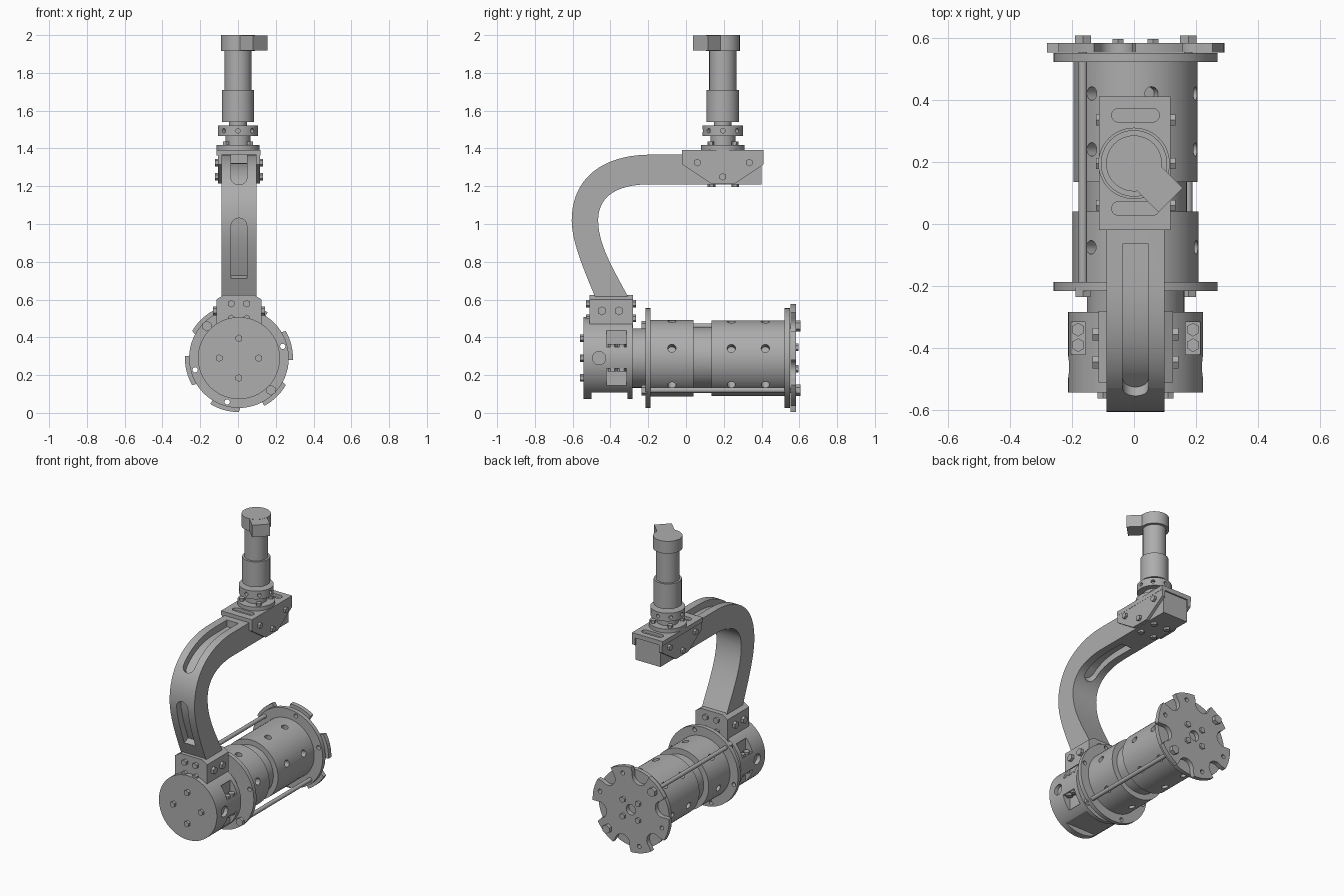
import bpy, bmesh, math
from math import radians, cos, sin
from mathutils import Vector, Matrix
from mathutils.geometry import interpolate_bezier

old = bpy.data.objects.get("Cube")
if old:
    bpy.data.objects.remove(old, do_unlink=True)

GREY = bpy.data.materials.new("machined grey")
GREY.use_nodes = True
GREY.diffuse_color = (0.42, 0.42, 0.42, 1)
GREY.node_tree.nodes["Principled BSDF"].inputs["Base Color"].default_value = (0.42, 0.42, 0.42, 1)

CX, AXZ = 0.005, 0.29          # drum axis
MY = 0.195                     # mast axis


def finish(name, bm):
    bmesh.ops.recalc_face_normals(bm, faces=bm.faces)
    mesh = bpy.data.meshes.new(name)
    bm.to_mesh(mesh)
    bm.free()
    mesh.materials.append(GREY)
    ob = bpy.data.objects.new(name, mesh)
    bpy.context.collection.objects.link(ob)
    return ob


def rod(name, a, b, r, sides=48):
    """Cylinder between two points."""
    a, b = Vector(a), Vector(b)
    d = b - a
    m = Matrix.Translation((a + b) / 2) @ d.to_track_quat('Z', 'Y').to_matrix().to_4x4()
    bm = bmesh.new()
    bmesh.ops.create_cone(bm, cap_ends=True, segments=sides, radius1=r, radius2=r,
                          depth=d.length, matrix=m)
    return finish(name, bm)


def bolt(name, p, axis, h=0.018, r=0.02):
    """Hexagonal bolt head standing on p."""
    p, axis = Vector(p), Vector(axis).normalized()
    return rod(name, p - axis * 0.01, p + axis * h, r, 6)


def box(name, lo, hi, rot=None):
    lo, hi = Vector(lo), Vector(hi)
    bm = bmesh.new()
    m = Matrix.Translation((lo + hi) / 2) @ Matrix.Diagonal((*(hi - lo), 1))
    bmesh.ops.create_cube(bm, size=1, matrix=(rot or Matrix()) @ m)
    return finish(name, bm)


def prism(name, pts, lo, hi, axis):
    """Extrude a 2D outline along x (outline y,z) or y (outline x,z)."""
    put = (lambda p, t: (t, p[0], p[1])) if axis == 'x' else (lambda p, t: (p[0], t, p[1]))
    bm = bmesh.new()
    face = bm.faces.new([bm.verts.new(put(p, lo)) for p in pts])
    new = bmesh.ops.extrude_face_region(bm, geom=[face])["geom"]
    shift = Vector(put((0, 0), hi - lo))
    bmesh.ops.translate(bm, vec=shift, verts=[v for v in new if isinstance(v, bmesh.types.BMVert)])
    return finish(name, bm)


def cut(ob, cutters):
    """Carve the cutters out of ob, then drop them."""
    for c in cutters:
        c.hide_render = True
        mod = ob.modifiers.new("cut", 'BOOLEAN')
        mod.operation, mod.solver, mod.object = 'DIFFERENCE', 'EXACT', c
        bpy.context.view_layer.objects.active = ob
        bpy.ops.object.modifier_apply(modifier=mod.name)
        bpy.data.objects.remove(c, do_unlink=True)


def polar(r, deg, y):
    return Vector((CX + r * cos(radians(deg)), y, AXZ + r * sin(radians(deg))))


def drum(name, y0, y1, r):
    return rod(name, (CX, y0, AXZ), (CX, y1, AXZ), r, 64)


SPOKES = [15 + 60 * k for k in range(6)]

# Drum: cores, two perforated sleeves and flanges
drum("drum_neck", -0.3, -0.2, 0.157)
drum("drum_core", 0.02, 0.15, 0.165)
for name, y0, y1, r, rows in (("front_sleeve", -0.19, 0.04, 0.203, [-0.075]),
                              ("rear_sleeve", 0.135, 0.53, 0.2, [0.24, 0.42])):
    sleeve = drum(name, y0, y1, r)
    cut(sleeve, [rod("cutter", polar(0.15, a, y), polar(0.25, a, y), 0.022, 20)
                 for y in rows for a in SPOKES])
for name, y0, y1 in (("front_flange", -0.215, -0.187), ("rear_flange", 0.522, 0.55)):
    flange = drum(name, y0, y1, 0.264)
    cut(flange, [rod("cutter", polar(0.24, a, y0 - 0.1), polar(0.24, a, y1 + 0.1), 0.014, 16)
                 for a in SPOKES if a not in (135, 315)])

# Notched end plate
outline = []
for a in SPOKES:
    for t in range(-17, 18, 4):
        p = polar(0.286, a + t, 0)
        outline.append((p.x, p.z))
    c = polar(0.245, a + 30, 0)
    for t in range(-90, -271, -20):
        u = radians(a + 30 + t)
        outline.append((c.x + 0.055 * cos(u), c.z + 0.055 * sin(u)))
plate = prism("end_plate", outline, 0.552, 0.582, 'y')
cut(plate, [rod("cutter", (CX, 0.5, AXZ), (CX, 0.7, AXZ), 0.035, 24)]
    + [rod("cutter", polar(0.24, a, 0.5), polar(0.24, a, 0.7), 0.014, 16)
       for a in SPOKES if a not in (135, 315)])
for a in (45, 135, 225, 315):
    bolt("end_plate_bolt", polar(0.08, a, 0.582), (0, 1, 0), 0.014)

# Tie rods with nuts
for a in (135, 315):
    rod("tie_rod", polar(0.24, a, -0.22), polar(0.24, a, 0.6), 0.014, 16)
    bolt("tie_rod_rear_nut", polar(0.24, a, 0.582), (0, 1, 0), 0.025, 0.03)
    bolt("tie_rod_front_nut", polar(0.24, a, -0.215), (0, -1, 0), 0.02, 0.028)

# Front housing with side windows, side ports and a cut-away underside
housing = drum("front_housing", -0.543, -0.283, 0.217)
cutters = [box("cutter", (-0.15, -0.5, 0), (0.16, -0.31, 0.108))]
for s in (-1, 1):
    for z0, z1 in ((0.35, 0.435), (0.145, 0.235)):
        xs = sorted((CX + s * 0.155, CX + s * 0.3))
        cutters.append(box("cutter", (xs[0], -0.42, z0), (xs[1], -0.315, z1)))
    cutters.append(rod("cutter", (CX + s * 0.19, -0.46, AXZ), (CX + s * 0.3, -0.46, AXZ), 0.035, 24))
cut(housing, cutters)
for s in (-1, 1):
    for y in (-0.34, -0.39):
        bolt("window_bolt", (CX + s * 0.185, y, 0.35), (0, 0, 1), 0.015, 0.022)
        bolt("lower_window_bolt", (CX + s * 0.185, y, 0.235), (0, 0, -1), 0.015, 0.022)
for a in (0, 90, 180, 270):
    bolt("housing_bolt", polar(0.105, a, -0.543), (0, -1, 0))

# Lower arm clamp
prism("lower_clamp", [(-0.115, 0.45), (-0.115, 0.6), (-0.075, 0.625), (0.085, 0.625),
                      (0.125, 0.6), (0.125, 0.45)], -0.51, -0.28, 'y')
for s in (-1, 1):
    for z in (0.5, 0.578):
        bolt("clamp_front_bolt", (CX + s * 0.041, -0.51, z), (0, -1, 0), 0.02)
        bolt("clamp_rear_bolt", (CX + s * 0.041, -0.28, z), (0, 1, 0), 0.015)
    for y in (-0.445, -0.355):
        bolt("clamp_side_bolt", (CX + s * 0.12, y, 0.54), (s, 0, 0), 0.018, 0.024)


# Curved arm
def path(knots):
    pts = []
    for a, h, k, b in knots:
        pts += [Vector(p[:2]) for p in interpolate_bezier(
            *[Vector((*q, 0)) for q in (a, h, k, b)], 21)][bool(pts):]
    return pts


outer = path([((-0.475, 0.6), (-0.56, 0.8), (-0.605, 0.92), (-0.605, 1.02)),
              ((-0.605, 1.02), (-0.605, 1.25), (-0.43, 1.367), (-0.19, 1.367))])
inner = path([((-0.3, 0.6), (-0.37, 0.74), (-0.465, 0.88), (-0.465, 1.02)),
              ((-0.465, 1.02), (-0.465, 1.15), (-0.36, 1.21), (-0.19, 1.21))])
outer.append(Vector((0.4, 1.367)))
inner.append(Vector((0.4, 1.21)))
arm = prism("curved_arm", outer + inner[::-1], CX - 0.093, CX + 0.093, 'x')


def pocket(run, side):
    """Shallow slot with a round end following part of an edge of the arm."""
    shell, floor = [], []
    for i, p in enumerate(run):
        d = (run[min(i + 1, len(run) - 1)] - run[max(i - 1, 0)]).normalized()
        n = Vector((-d.y, d.x)) * side
        shell.append(p + n * 0.04)
        floor.append(p - n * 0.045)
    ends = [Vector((CX, *shell[0])), Vector((CX, *floor[0]))]
    return [prism("cutter", shell + floor[::-1], CX - 0.042, CX + 0.042, 'x'),
            rod("cutter", *ends, 0.0418, 24)]


lower = [p for p in outer[:21] if 0.71 < p.y < 0.99]
upper = [p for p in outer[21:41] if p.y > 1.23] + [Vector((-0.065, 1.367))]
under = [p for p in inner[21:41] if p.y > 1.15] + [Vector((-0.065, 1.21))]
cut(arm, pocket(lower[::-1], -1) + pocket(upper, 1) + pocket(under, -1))

# Upper saddle: top plate with slots and tapered cheeks
saddle = box("saddle_plate", (-0.113, -0.02, 1.362), (0.118, 0.41, 1.392))
cut(saddle, [box("cutter", (-0.05, y - 0.022, 1.372), (0.06, y + 0.022, 1.5)) for y in (0.05, 0.35)]
    + [rod("cutter", (x, y, 1.372), (x, y, 1.5), 0.0219, 20) for y in (0.05, 0.35) for x in (-0.05, 0.06)])
for s in (-1, 1):
    xs = sorted((CX + s * 0.09, CX + s * 0.112))
    prism("saddle_cheek", [(-0.02, 1.392), (-0.02, 1.315), (0.13, 1.215), (0.26, 1.215),
                           (0.41, 1.315), (0.41, 1.392)], *xs, 'x')
    for y, z in ((0.06, 1.325), (0.335, 1.325), (0.195, 1.25)):
        bolt("cheek_bolt", (CX + s * 0.11, y, z), (s, 0, 0), 0.018)
    for y in (0.135, 0.26):
        bolt("saddle_under_bolt", (CX + s * 0.05, y, 1.21), (0, 0, -1), 0.015)

# Mast
for name, z0, z1, r in (("mast_base", 1.39, 1.418, 0.115), ("mast_neck", 1.41, 1.47, 0.066),
                        ("mast_pin", 1.51, 1.55, 0.047), ("lower_tube", 1.54, 1.71, 0.086),
                        ("upper_tube", 1.7, 1.92, 0.072), ("mast_cap", 1.917, 2.0, 0.09)):
    rod(name, (0, MY, z0), (0, MY, z1), r)
collar = rod("mast_collar", (0, MY, 1.467), (0, MY, 1.522), 0.107)
holes = []
for k in range(8):
    d = Vector((cos(k * math.pi / 4), sin(k * math.pi / 4), 0))
    c = Vector((0, MY, 1.494))
    holes.append(rod("cutter", c + d * 0.08, c + d * 0.15, 0.012, 16))
    if k % 2:
        bolt("mast_base_bolt", Vector((0, MY, 1.418)) + d * 0.09, (0, 0, 1), 0.018, 0.018)
cut(collar, holes)
turn = Matrix.Translation((0, MY, 0)) @ Matrix.Rotation(radians(-45), 4, 'Z')
box("cap_connector", (0, -0.055, 1.918), (0.167, 0.055, 1.999), turn)

# Smooth round surfaces, keep edges sharp
bpy.ops.object.select_all(action='DESELECT')
for ob in bpy.context.scene.objects:
    if ob.type == 'MESH':
        ob.select_set(True)
        bpy.context.view_layer.objects.active = ob
bpy.ops.object.shade_smooth_by_angle(angle=radians(30))
